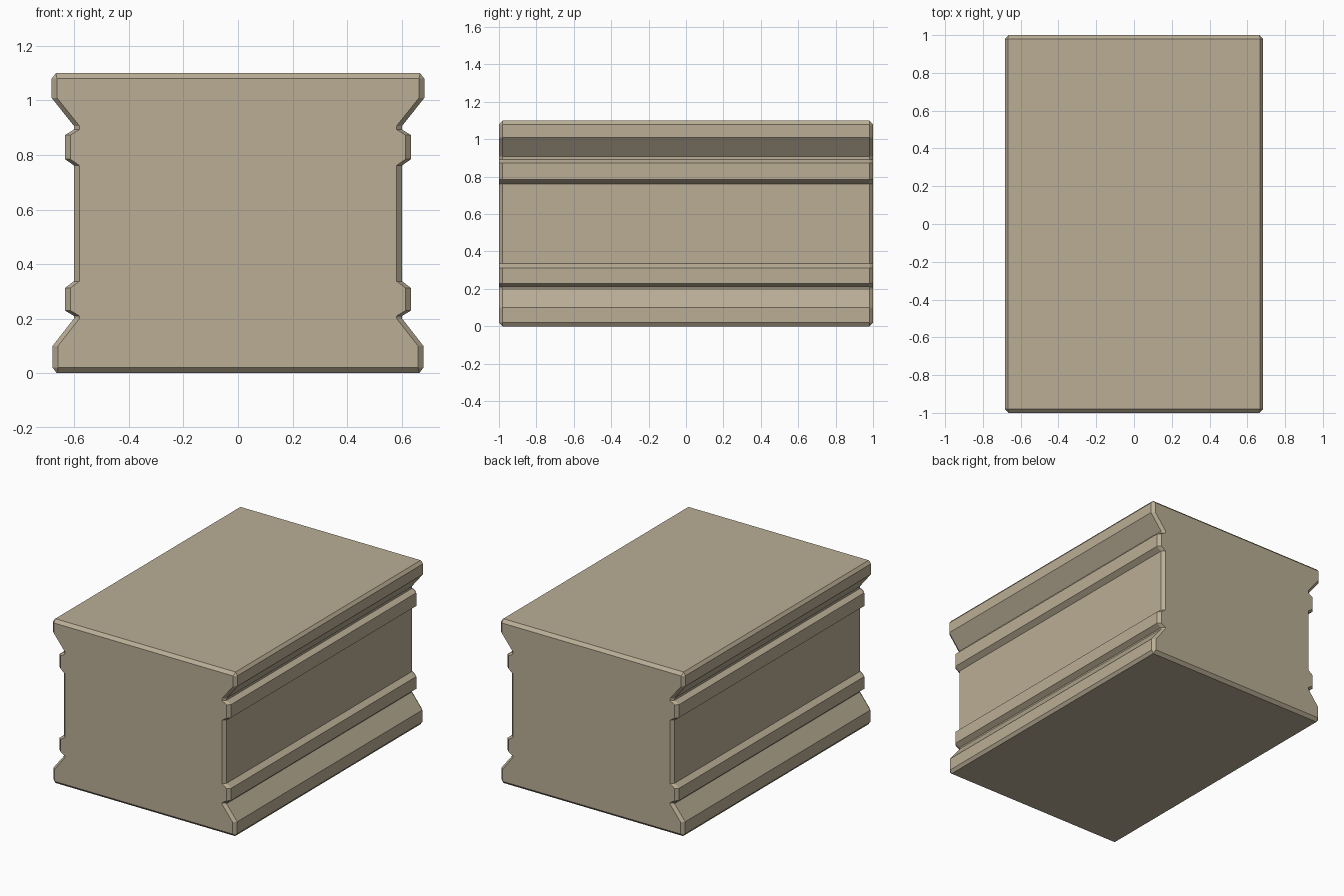
import bpy, bmesh

if "Cube" in bpy.data.objects:
    bpy.data.objects.remove(bpy.data.objects["Cube"])

# One flat stone colour
stone = bpy.data.materials.new("tan stone")
stone.diffuse_color = (0.49, 0.42, 0.30, 1)
stone.use_nodes = True
stone.node_tree.nodes["Principled BSDF"].inputs["Base Color"].default_value = stone.diffuse_color

# Right half of the moulded cross-section (x, z), bottom to top
half = [(0.665, 0), (0.68, 0.02), (0.68, 0.10), (0.602, 0.20), (0.602, 0.21),
        (0.635, 0.23), (0.635, 0.312), (0.602, 0.337), (0.602, 0.762),
        (0.635, 0.785), (0.635, 0.873), (0.602, 0.893), (0.602, 0.907),
        (0.684, 1.01), (0.684, 1.08), (0.668, 1.10)]
C = 0.02   # chamfer around both ends


def end_half():
    # End face outline: pulled in by the chamfer, top and bottom clamped
    pts = [(x - C, z) for x, z in half[1:-1]]
    return [pts[0]] + pts + [pts[-1]]


def ring(bm, pts, y):
    loop = pts + [(-x, z) for x, z in reversed(pts)]
    return [bm.verts.new((x, y, z)) for x, z in loop]


# Pedestal block: profile lofted along y with chamfered ends
bm = bmesh.new()
rings = [ring(bm, end_half(), -1), ring(bm, half, -1 + C),
         ring(bm, half, 1 - C), ring(bm, end_half(), 1)]
for a, b in zip(rings, rings[1:]):
    n = len(a)
    for i in range(n):
        j = (i + 1) % n
        bm.faces.new((a[i], a[j], b[j], b[i]))
bm.faces.new(rings[0])
bm.faces.new(rings[-1])
bmesh.ops.remove_doubles(bm, verts=bm.verts, dist=0.0005)
bmesh.ops.recalc_face_normals(bm, faces=bm.faces)

mesh = bpy.data.meshes.new("moulded_block")
bm.to_mesh(mesh)
bm.free()
mesh.materials.append(stone)
obj = bpy.data.objects.new("moulded_block", mesh)
bpy.context.collection.objects.link(obj)
